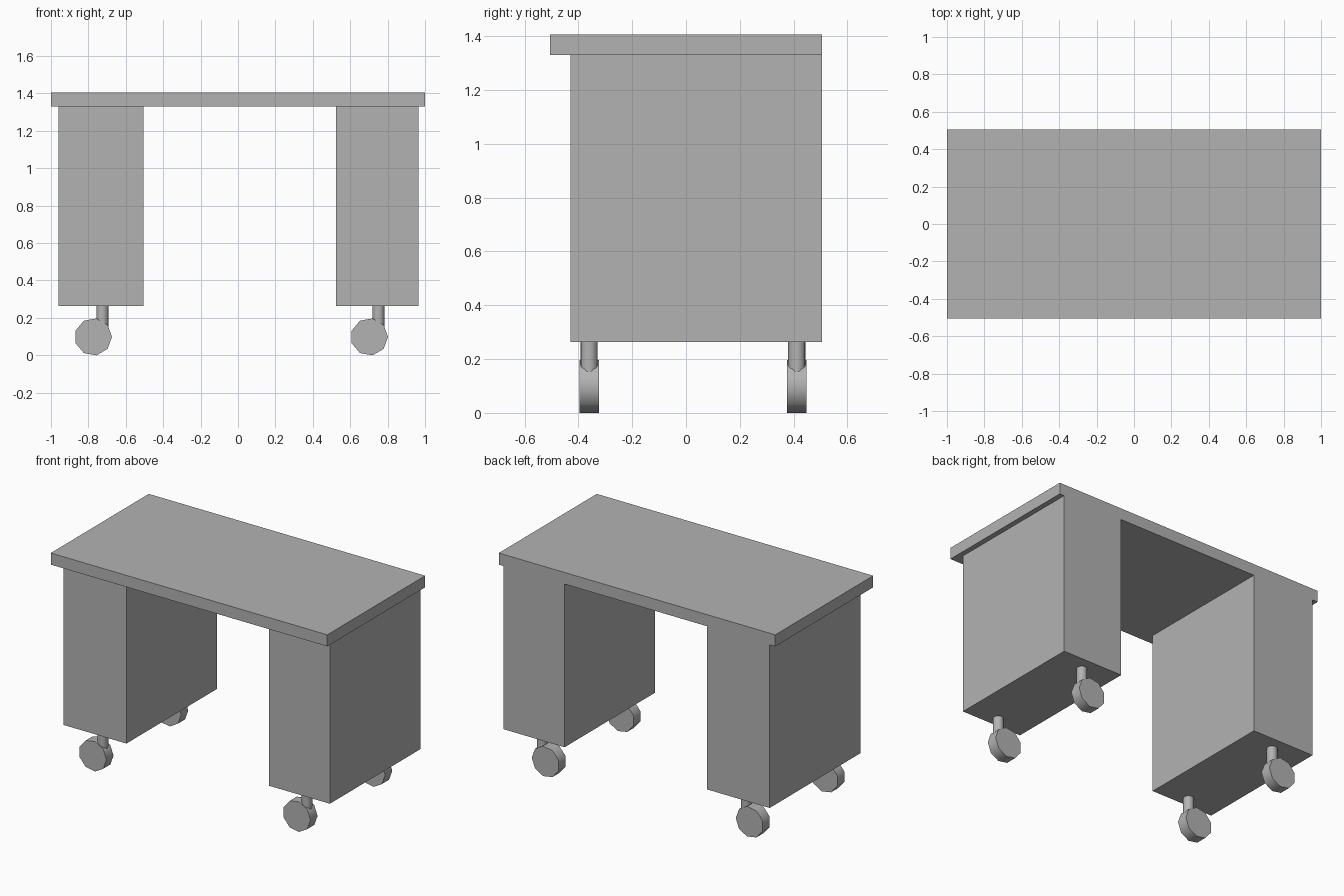
import bpy
import math

cube = bpy.data.objects.get("Cube")
if cube:
    bpy.data.objects.remove(cube, do_unlink=True)

# Single plain grey material
grey = bpy.data.materials.new("plain grey")
grey.use_nodes = True
colour = (0.45, 0.45, 0.45, 1)
grey.diffuse_color = colour
grey.node_tree.nodes["Principled BSDF"].inputs["Base Color"].default_value = colour


def box(name, low, high):
    centre = [(a + b) / 2 for a, b in zip(low, high)]
    bpy.ops.mesh.primitive_cube_add(size=1, location=centre)
    ob = bpy.context.object
    ob.name = name
    ob.scale = [b - a for a, b in zip(low, high)]
    bpy.ops.object.transform_apply(location=False, rotation=False, scale=True)
    ob.data.materials.append(grey)


def cylinder(name, sides, radius, depth, centre, rotation=(0, 0, 0)):
    bpy.ops.mesh.primitive_cylinder_add(vertices=sides, radius=radius, depth=depth,
                                        location=centre, rotation=rotation)
    ob = bpy.context.object
    ob.name = name
    ob.data.materials.append(grey)
    bpy.ops.object.shade_smooth_by_angle(angle=math.radians(50))


# Desk top and the two pedestals, flush with it at the back
BACK, UNDERSIDE, FLOOR = 0.506, 1.33, 0.263
box("desk_top", (-1, -0.506, UNDERSIDE), (1, BACK, 1.406))
box("right_pedestal", (-0.96, -0.43, FLOOR), (-0.506, BACK, UNDERSIDE))
box("left_pedestal", (0.524, -0.43, FLOOR), (0.966, BACK, UNDERSIDE))

# Casters: all wheels trail towards the same side of their stems
for side, x in (("right", -0.725), ("left", 0.751)):
    for end, y in (("front", -0.36), ("back", 0.412)):
        cylinder(f"{end}_{side}_caster_stem", 16, 0.032, 0.17, (x, y, 0.185))
        # Nine-sided wheel with one corner pointing to +x
        cylinder(f"{end}_{side}_caster_wheel", 9, 0.1, 0.073, (x - 0.049, y, 0.0985),
                 (math.pi / 2, math.pi / 2, 0))
